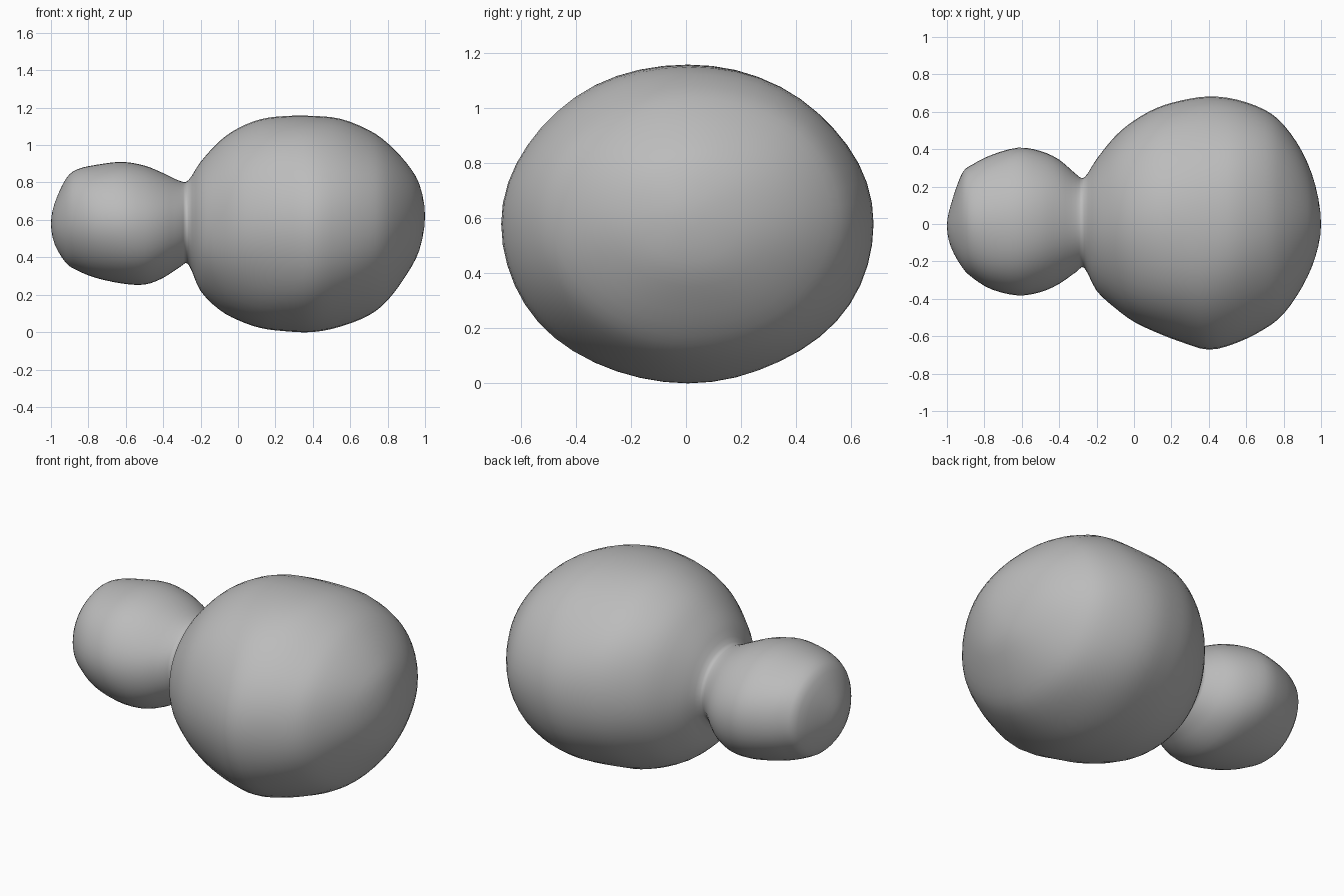
import bpy, bmesh, math
from mathutils import Vector

if "Cube" in bpy.data.objects:
    bpy.data.objects.remove(bpy.data.objects["Cube"])

rock = bpy.data.materials.new("grey rock")
rock.diffuse_color = (0.5, 0.5, 0.5, 1)
rock.use_nodes = True
rock.node_tree.nodes["Principled BSDF"].inputs["Base Color"].default_value = rock.diffuse_color

# Cross-sections along x: x, centre y, centre z, half width y, half height z
SMALL = [(-1.0, -0.01, 0.58, 0, 0), (-0.98, -0.01, 0.58, 0.11, 0.11),
         (-0.92, 0.02, 0.595, 0.25, 0.225), (-0.86, 0.015, 0.60, 0.305, 0.27),
         (-0.76, 0.01, 0.592, 0.36, 0.302), (-0.62, 0.013, 0.585, 0.395, 0.325),
         (-0.50, 0.013, 0.572, 0.377, 0.318), (-0.40, 0.012, 0.57, 0.332, 0.28)]
NECK = [(-0.31, 0.005, 0.578, 0.262, 0.23), (-0.265, 0.007, 0.587, 0.242, 0.225)]
LARGE = [(-0.20, -0.005, 0.565, 0.352, 0.345), (-0.10, 0.01, 0.57, 0.46, 0.45),
         (0.0, 0.015, 0.577, 0.538, 0.513), (0.12, 0.02, 0.58, 0.60, 0.558),
         (0.25, 0.015, 0.58, 0.645, 0.575), (0.40, 0.005, 0.578, 0.677, 0.578),
         (0.55, 0.015, 0.585, 0.65, 0.555), (0.70, 0.025, 0.585, 0.585, 0.495),
         (0.80, 0.025, 0.59, 0.505, 0.42), (0.90, 0.025, 0.605, 0.36, 0.30),
         (0.97, 0.015, 0.615, 0.19, 0.175), (1.0, 0.0, 0.62, 0, 0)]
SIDES, STEPS = 48, 3


def mirrored(end, inner):
    """Ghost section beyond a pole, so the tip closes round."""
    return tuple(inner[:3]) + (-inner[3], -inner[4])


def smooth_sections(rows):
    """Catmull-Rom curve through the sections."""
    pts = [mirrored(rows[0], rows[1])] + rows + [mirrored(rows[-1], rows[-2])]
    out = []
    for p0, p1, p2, p3 in zip(pts, pts[1:], pts[2:], pts[3:]):
        for s in range(STEPS):
            t = s / STEPS
            out.append([0.5 * (2 * b + (c - a) * t + (2 * a - 5 * b + 4 * c - d) * t * t
                               + (3 * b - a - 3 * c + d) * t ** 3)
                        for a, b, c, d in zip(p0, p1, p2, p3)])
    return out + [list(rows[-1])]


# Two joined lobes as one skinned body
sections = smooth_sections(SMALL + NECK + LARGE)
bm = bmesh.new()
rings = []
for x, cy, cz, ry, rz in sections[1:-1]:
    ring = []
    for i in range(SIDES):
        a = 2 * math.pi * i / SIDES
        # gentle lumps that fade away on the outline axes
        lump = 1 + 0.012 * math.sin(2 * a) ** 2 * math.sin(7 * x + 3 * a)
        ring.append(bm.verts.new((x, cy + ry * lump * math.cos(a), cz + rz * lump * math.sin(a))))
    rings.append(ring)
for r0, r1 in zip(rings, rings[1:]):
    for i in range(SIDES):
        j = (i + 1) % SIDES
        bm.faces.new((r0[i], r0[j], r1[j], r1[i]))
for ring, sec in ((rings[0], sections[0]), (rings[-1], sections[-1])):
    tip = bm.verts.new(Vector(sec[:3]))
    for i in range(SIDES):
        bm.faces.new((ring[i], ring[(i + 1) % SIDES], tip))
bmesh.ops.recalc_face_normals(bm, faces=bm.faces)
for f in bm.faces:
    f.smooth = True
mesh = bpy.data.meshes.new("two_lobed_rock")
bm.to_mesh(mesh)
bm.free()
mesh.materials.append(rock)
body = bpy.data.objects.new("two_lobed_rock", mesh)
bpy.context.collection.objects.link(body)
